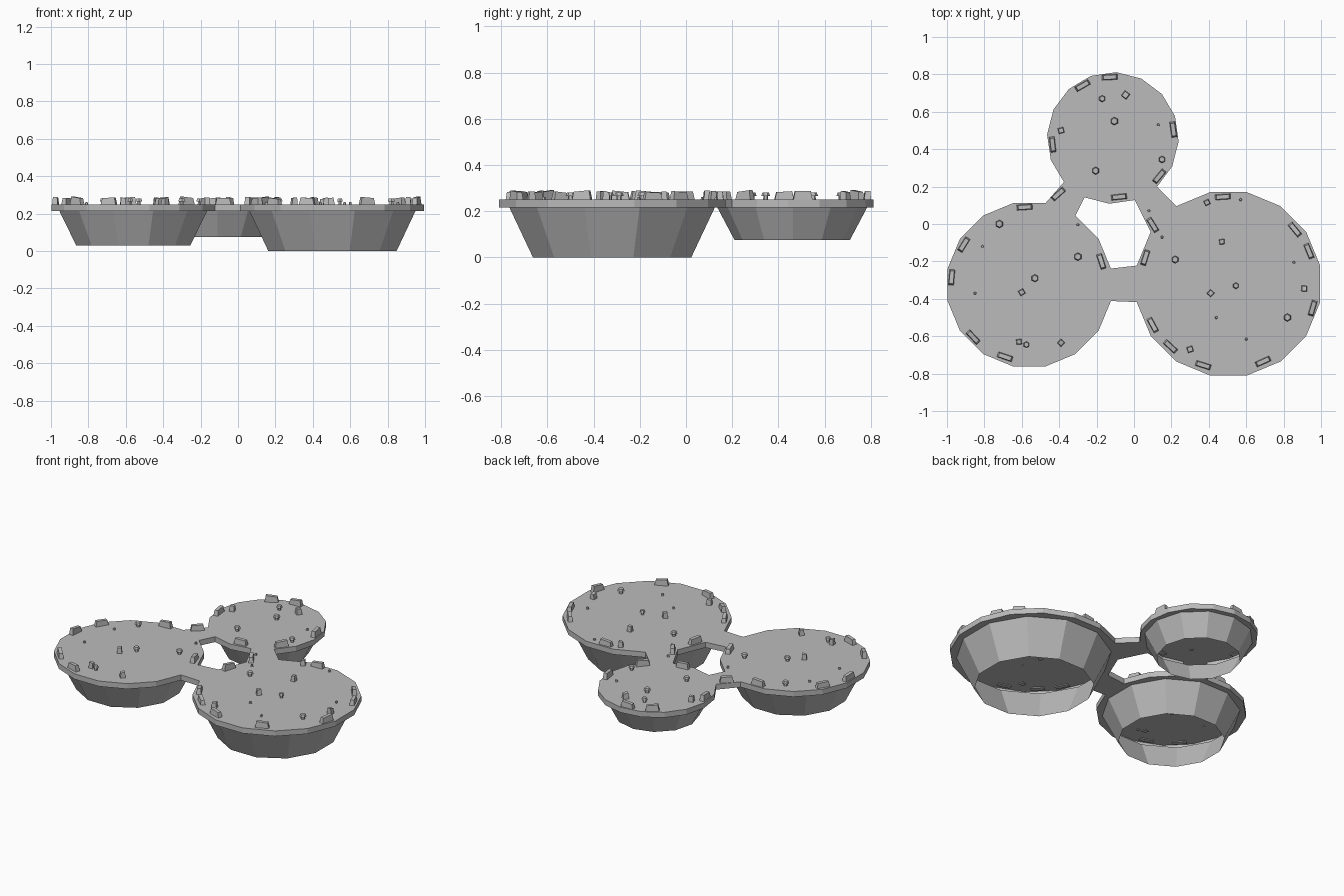
import bpy, bmesh, math, random
from mathutils import Vector, Matrix

if "Cube" in bpy.data.objects:
    bpy.data.objects.remove(bpy.data.objects["Cube"])

random.seed(4)
TOP, LOW = 0.25, 0.215

stone = bpy.data.materials.new("grey stone")
stone.diffuse_color = (0.5, 0.5, 0.5, 1)
stone.use_nodes = True
stone.node_tree.nodes["Principled BSDF"].inputs["Base Color"].default_value = stone.diffuse_color

# name: centre x, centre y, radius, first corner angle, bowl bottom height
ISLANDS = {
    "right": (0.505, -0.32, 0.50, 11.25, 0.0),
    "left": (-0.56, -0.325, 0.445, 11.25, 0.03),
    "back": (-0.113, 0.46, 0.352, -3.0, 0.075),
}


def finish(bm, name):
    me = bpy.data.meshes.new(name)
    bm.to_mesh(me)
    bm.free()
    me.materials.append(stone)
    ob = bpy.data.objects.new(name, me)
    bpy.context.collection.objects.link(ob)
    return ob


def ring(bm, cx, cy, r, n, start, z):
    return [bm.verts.new((cx + r * math.cos(math.radians(start + 360 * i / n)),
                          cy + r * math.sin(math.radians(start + 360 * i / n)), z))
            for i in range(n)]


def facing_edge(loop, direction):
    """The two neighbouring corners whose edge points along an angle."""
    c = sum((v.co for v in loop), Vector()) / len(loop)
    d = Vector((math.cos(math.radians(direction)), math.sin(math.radians(direction)), 0))
    n = len(loop)
    i = max(range(n), key=lambda k: ((loop[k].co + loop[(k + 1) % n].co) / 2 - c).dot(d))
    return loop[i], loop[(i + 1) % n]


# island name and edge direction at both ends of each bridge
BRIDGES = [("left", 0, "right", 180), ("left", 67.5, "back", 233), ("right", 135, "back", 301)]


def bridge(bm, loops):
    for a, da, b, db in BRIDGES:
        a0, a1 = facing_edge(loops[a], da)
        b0, b1 = facing_edge(loops[b], db)
        bm.faces.new((a1, a0, b1, b0))


# joined top plate with its rim
bm = bmesh.new()
loops = {k: ring(bm, x, y, r, 16, s, TOP) for k, (x, y, r, s, z) in ISLANDS.items()}
for loop in loops.values():
    bm.faces.new(loop)
bridge(bm, loops)
for f in bm.faces:
    f.normal_update()
    if f.normal.z < 0:
        f.normal_flip()
rim = [e for e in bm.edges if e.is_boundary]
ext = bmesh.ops.extrude_edge_only(bm, edges=rim)
for v in ext["geom"]:
    if isinstance(v, bmesh.types.BMVert):
        v.co.z = LOW
bmesh.ops.recalc_face_normals(bm, faces=bm.faces[:])
if max(bm.faces, key=lambda f: f.calc_center_median().z).normal.z < 0:
    bmesh.ops.reverse_faces(bm, faces=bm.faces[:])
finish(bm, "island_top")

# underside of the plate, open where the bowls hang
bm = bmesh.new()
loops = {}
for k, (x, y, r, s, z) in ISLANDS.items():
    loops[k] = ring(bm, x, y, r, 16, s, LOW)
    hole = ring(bm, x, y, r * 0.92, 12, s + 3.75, LOW)
    edges = [bm.edges.new((l[i - 1], l[i])) for l in (loops[k], hole) for i in range(len(l))]
    bmesh.ops.triangle_fill(bm, edges=edges, use_beauty=True)
bridge(bm, loops)
for f in bm.faces:
    f.normal_update()
    if f.normal.z > 0:
        f.normal_flip()
finish(bm, "island_underside")

# hollow bowls, open at the bottom
for k, (x, y, r, s, z) in ISLANDS.items():
    bm = bmesh.new()
    hi = ring(bm, x, y, r * 0.92, 12, s + 3.75, LOW)
    lo = ring(bm, x, y, r * 0.71, 12, s + 3.75, z)
    for i in range(12):
        bm.faces.new((lo[i - 1], lo[i], hi[i], hi[i - 1]))
    finish(bm, k + "_bowl")


def rock(bm, x, y, angle, length, width, height):
    """Tapered block with a slightly tilted top, sunk a little into the plate."""
    m = (Matrix.Translation((x, y, TOP - 0.005 + height / 2))
         @ Matrix.Rotation(angle, 4, "Z") @ Matrix.Diagonal((length, width, height, 1)))
    tilt = random.uniform(-0.25, 0.25)
    vs = bmesh.ops.create_cube(bm, size=1)["verts"]
    for v in vs:
        if v.co.z > 0:
            v.co.z += tilt * v.co.x
            v.co.x *= 0.8
            v.co.y *= 0.75
    bmesh.ops.transform(bm, matrix=m, verts=vs)


def stud(bm, x, y, r1, r2, sides, z0, z1):
    bmesh.ops.create_cone(bm, cap_ends=True, segments=sides, radius1=r1, radius2=r2,
                          depth=z1 - z0, matrix=Matrix.Translation((x, y, (z0 + z1) / 2)))


# long stones along the rims, turned along the edge
RIM = {
    "right": [(.475, .145), (.86, -.03), (.935, -.145), (.955, -.45), (.69, -.735),
              (.37, -.755), (.195, -.655), (.1, -.54), (.06, -.18)],
    "left": [(-.585, .09), (-.91, -.11), (-.975, -.285), (-.86, -.605), (-.69, -.71),
             (-.175, -.2)],
    "back": [(-.13, .785), (-.275, .74), (-.435, .425), (.21, .505), (.135, .255), (-.08, .145)],
}
bm = bmesh.new()
for k, pts in RIM.items():
    cx, cy = ISLANDS[k][:2]
    for x, y in pts:
        a = math.atan2(y - cy, x - cx) + math.pi / 2
        rock(bm, x, y, a, 0.085, 0.03, random.uniform(0.035, 0.043))
rock(bm, -.405, .16, math.radians(42), 0.085, 0.03, 0.04)
rock(bm, .1, -.005, math.radians(-58), 0.085, 0.03, 0.04)
finish(bm, "rim_stones")

# square stones
SQUARE = [(.39, .115), (.47, -.095), (.41, -.37), (.91, -.345), (.3, -.67), (-.6, -.365),
          (-.39, -.635), (-.615, -.63), (-.045, .69), (-.39, .5)]
bm = bmesh.new()
for x, y in SQUARE:
    w = random.uniform(0.028, 0.038)
    rock(bm, x, y, random.uniform(0, 1.5), w, w, 0.04)
finish(bm, "square_stones")

# capped studs
CAPPED = [(.545, -.33), (.22, -.19), (.82, -.5), (-.72, 0), (-.53, -.29), (-.3, -.175),
          (-.575, -.645), (-.17, .67), (-.105, .55), (-.205, .285), (.15, .345)]
bm = bmesh.new()
for x, y in CAPPED:
    r = random.uniform(0.017, 0.022)
    stud(bm, x, y, r * 0.6, r * 0.5, 6, TOP - 0.005, 0.268)
    stud(bm, x, y, r, r * 0.75, 6, 0.266, 0.28)
finish(bm, "capped_studs")

# pebbles
PEBBLES = [(.57, .13), (.855, -.205), (.44, -.5), (.6, -.615), (.08, .07), (.15, -.07),
           (-.3, -.005), (-.81, -.12), (-.85, -.37), (.13, .53)]
bm = bmesh.new()
for x, y in PEBBLES:
    stud(bm, x, y, 0.009, 0.006, 5, TOP - 0.004, 0.262)
finish(bm, "pebbles")
